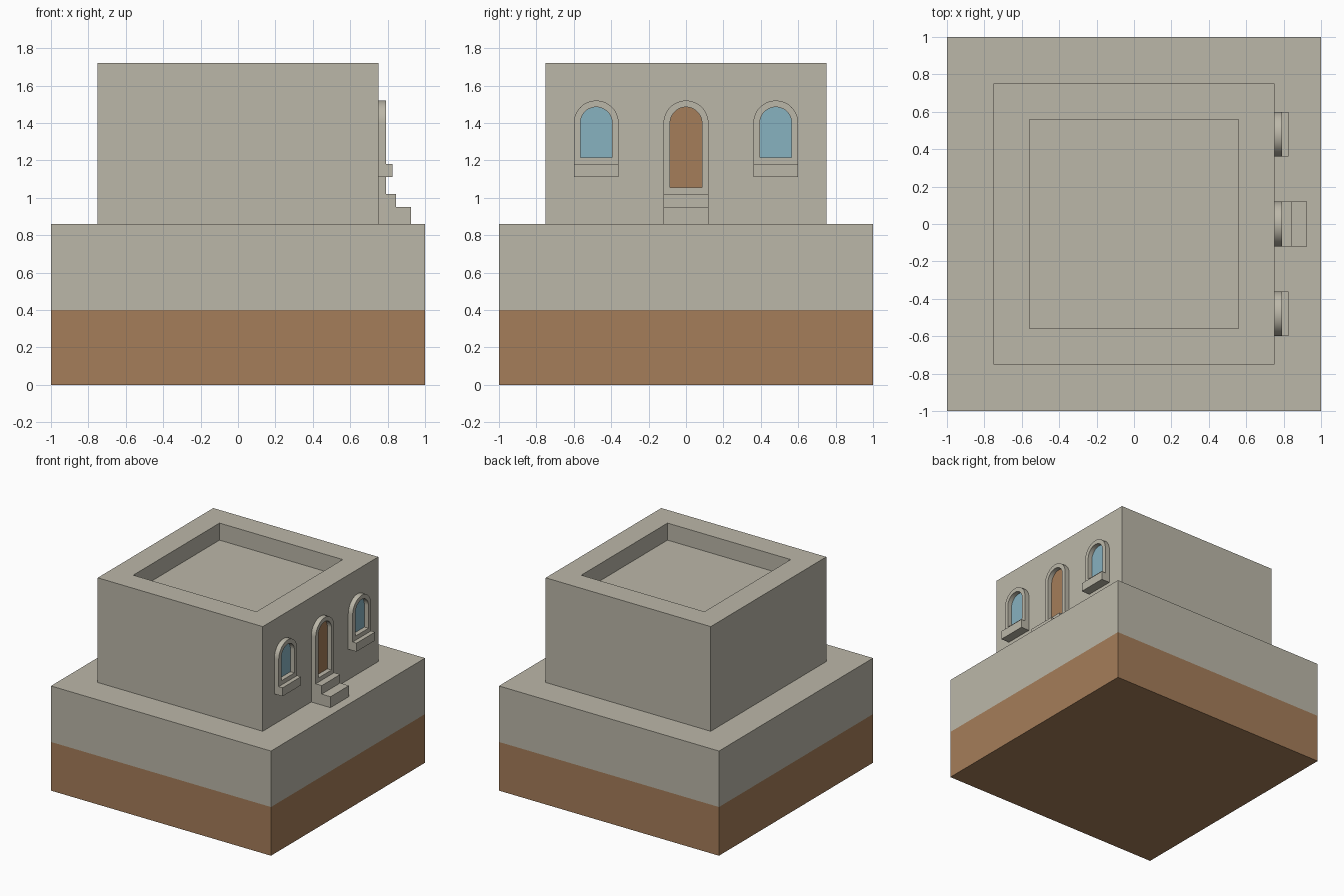
import bpy, bmesh, math

cube = bpy.data.objects.get("Cube")
if cube:
    bpy.data.objects.remove(cube, do_unlink=True)


def material(name, rgb):
    mat = bpy.data.materials.new(name)
    mat.use_nodes = True
    mat.diffuse_color = (*rgb, 1)
    mat.node_tree.nodes["Principled BSDF"].inputs["Base Color"].default_value = (*rgb, 1)
    return mat


STONE = material("pale stone", (0.50, 0.475, 0.395))
EARTH = material("brown earth", (0.376, 0.205, 0.10))
GLASS = material("blue glass", (0.242, 0.445, 0.527))


def finish(name, bm, mat, smooth=False):
    bmesh.ops.recalc_face_normals(bm, faces=bm.faces)
    mesh = bpy.data.meshes.new(name)
    bm.to_mesh(mesh)
    bm.free()
    mesh.materials.append(mat)
    obj = bpy.data.objects.new(name, mesh)
    bpy.context.collection.objects.link(obj)
    if smooth:
        bpy.ops.object.select_all(action="DESELECT")
        obj.select_set(True)
        bpy.context.view_layer.objects.active = obj
        bpy.ops.object.shade_smooth_by_angle(angle=math.radians(30))
    return obj


def bridge(bm, a, b):
    """Join two equal closed loops with quads."""
    for i in range(len(a)):
        j = (i + 1) % len(a)
        bm.faces.new((a[i], a[j], b[j], b[i]))


def square_tower(name, mat, rings, cap_start=False, cap_end=False):
    """Stack square rings given as (half width, height)."""
    bm = bmesh.new()
    corners = ((-1, -1), (1, -1), (1, 1), (-1, 1))
    loops = [[bm.verts.new((h * x, h * y, z)) for x, y in corners] for h, z in rings]
    for a, b in zip(loops, loops[1:]):
        bridge(bm, a, b)
    if cap_start:
        bm.faces.new(loops[0][::-1])
    if cap_end:
        bm.faces.new(loops[-1])
    return finish(name, bm, mat)


def box(name, mat, x0, x1, y, half, z0, z1):
    bm = bmesh.new()
    bmesh.ops.create_cube(bm, size=1)
    for v in bm.verts:
        v.co.x = x1 if v.co.x > 0 else x0
        v.co.y = y + (half if v.co.y > 0 else -half)
        v.co.z = z1 if v.co.z > 0 else z0
    return finish(name, bm, mat)


def arch(bm, x, y, radius, bottom, steps=24):
    """Closed round-topped outline standing in the plane at x."""
    pts = [(-radius, bottom), (radius, bottom)]
    for i in range(steps + 1):
        t = math.pi * i / steps
        pts.append((radius * math.cos(t), SPRING + radius * math.sin(t)))
    return [bm.verts.new((x, y + p, z)) for p, z in pts]


WALL, FACE, SPRING = 0.75, 0.79, 1.4
OUTER, INNER = 0.12, 0.085


def arched_opening(name, y, bottom, sill, panel_mat):
    # Raised surround with a reveal
    bm = bmesh.new()
    loops = [arch(bm, x, y, r, z) for x, r, z in (
        (WALL, OUTER, bottom), (FACE, OUTER, bottom),
        (FACE, INNER, sill), (WALL, INNER, sill))]
    for a, b in zip(loops, loops[1:]):
        bridge(bm, a, b)
    finish(name + "_frame", bm, STONE, smooth=True)
    # Panel set back inside the surround
    bm = bmesh.new()
    panel = bm.faces.new(arch(bm, WALL + 0.003, y, INNER, sill))
    finish(name + "_panel", bm, panel_mat)


# Ground block, plinth and house with sunken roof
square_tower("earth_block", EARTH, [(1, 0), (1, 0.4)], cap_start=True)
square_tower("plinth", STONE, [(1, 0.4), (1, 0.86), (WALL, 0.86)])
square_tower("house_walls", STONE,
             [(WALL, 0.86), (WALL, 1.72), (0.56, 1.72), (0.56, 1.58)], cap_end=True)

# Windows with projecting sills
for side, y in (("front", -0.48), ("back", 0.48)):
    arched_opening(side + "_window", y, 1.18, 1.215, GLASS)
    box(side + "_window_sill", STONE, WALL, 0.825, y, OUTER, 1.11, 1.18)

# Door with two steps
arched_opening("door", 0, 0.86, 1.055, EARTH)
box("upper_step", STONE, WALL, 0.845, 0, OUTER, 0.86, 1.02)
box("lower_step", STONE, 0.845, 0.925, 0, OUTER, 0.86, 0.95)
